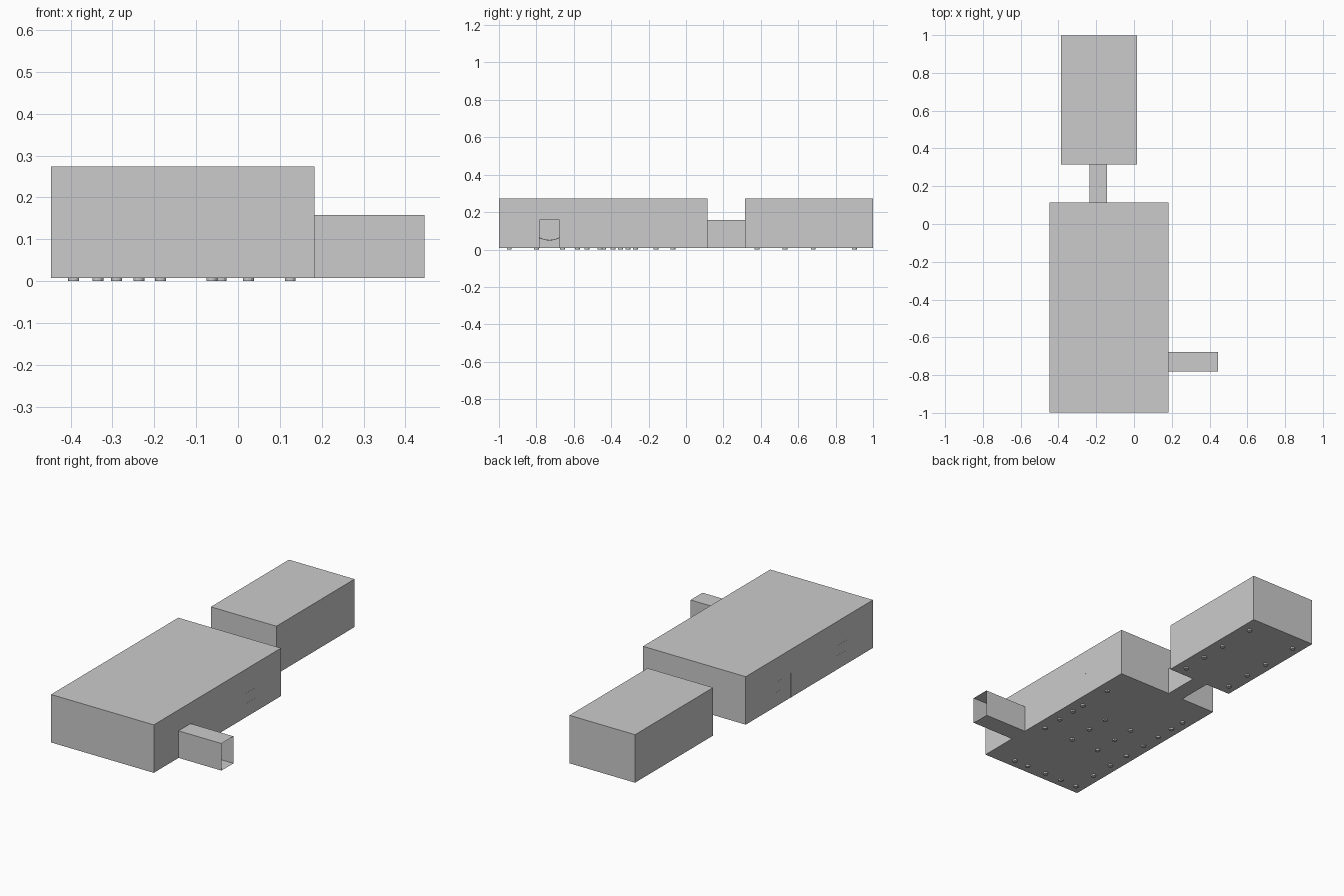
import bpy, bmesh, math

if "Cube" in bpy.data.objects:
    bpy.data.objects.remove(bpy.data.objects["Cube"])

FLOOR, TALL, LOW = 0.008, 0.274, 0.158
X0, X1, Y0, Y1 = -0.447, 0.183, -0.999, 0.115        # main hall
BX0, BX1, BY0, BY1 = -0.387, 0.015, 0.315, 0.999     # back gallery
CX0, CX1 = -0.235, -0.142                            # link corridor
EY0, EY1, EX = -0.782, -0.677, 0.446                 # side entrance


def finish(name, bm):
    bmesh.ops.remove_doubles(bm, verts=bm.verts, dist=1e-5)
    bmesh.ops.recalc_face_normals(bm, faces=bm.faces)
    me = bpy.data.meshes.new(name)
    bm.to_mesh(me)
    bm.free()
    ob = bpy.data.objects.new(name, me)
    bpy.context.collection.objects.link(ob)
    return ob


def quad(bm, pts):
    bm.faces.new([bm.verts.new(p) for p in pts])


def wall(bm, axis, at, a, b, top, door=None):
    """Thin upright wall at a constant x or y, with an optional doorway."""
    def panel(u0, u1, z0, z1):
        uv = [(u0, z0), (u1, z0), (u1, z1), (u0, z1)]
        quad(bm, [(at, u, z) if axis == 'x' else (u, at, z) for u, z in uv])
    if door is None:
        panel(a, b, FLOOR, top)
    else:
        d0, d1 = door
        for u0, u1 in ((a, d0), (d1, b)):
            panel(u0, u1, FLOOR, LOW)
            panel(u0, u1, LOW, top)
        panel(d0, d1, LOW, top)


def slab(bm, x0, x1, y0, y1, z):
    quad(bm, [(x0, y0, z), (x1, y0, z), (x1, y1, z), (x0, y1, z)])


def shell(name, x0, x1, y0, y1, top, skip="", doors=None):
    """Room of thin surfaces; skip lists open sides, doors maps side to opening."""
    doors = doors or {}
    bm = bmesh.new()
    slab(bm, x0, x1, y0, y1, FLOOR)
    slab(bm, x0, x1, y0, y1, top)
    sides = {'W': ('x', x0, y0, y1), 'E': ('x', x1, y0, y1),
             'S': ('y', y0, x0, x1), 'N': ('y', y1, x0, x1)}
    for key, args in sides.items():
        if key not in skip:
            wall(bm, *args, top, doors.get(key))
    return finish(name, bm)


def box(name, x0, x1, y0, y1, z0, z1):
    bm = bmesh.new()
    bmesh.ops.create_cube(bm, size=1)
    for v in bm.verts:
        v.co = ((x0, x1)[v.co.x > 0], (y0, y1)[v.co.y > 0], (z0, z1)[v.co.z > 0])
    return finish(name, bm)


# Rooms and passages
shell("main_hall", X0, X1, Y0, Y1, TALL, doors={'E': (EY0, EY1), 'N': (CX0, CX1)})
shell("back_gallery", BX0, BX1, BY0, BY1, TALL, doors={'S': (CX0, CX1)})
shell("link_corridor", CX0, CX1, Y1, BY0, LOW, skip="NS")
shell("side_entrance", X1, EX, EY0, EY1, LOW, skip="EW")

# Closed door in the far wall
box("back_door", -0.222, -0.142, BY1 - 0.006, BY1 - 0.001, FLOOR, 0.172)


def frame(name, side, u, w=0.09, z0=0.08, z1=0.14):
    """Framed picture hung on the inside of a hall wall."""
    at, s = (X0, 1) if side == 'W' else (X1, -1)
    t = 0.004
    bars = [(u - w/2, u + w/2, z0, z0 + t), (u - w/2, u + w/2, z1 - t, z1),
            (u - w/2, u - w/2 + t, z0, z1), (u + w/2 - t, u + w/2, z0, z1)]
    for i, (a, b, c, d) in enumerate(bars):
        xs = sorted((at - s * 0.0004, at + s * 0.006))
        box(f"{name}_frame_{i}", *xs, a, b, c, d)
    xs = sorted((at + s * 0.001, at + s * 0.003))
    box(name + "_canvas", *xs, u - w/2, u + w/2, z0, z1)


for i, y in enumerate((-0.725, -0.15)):
    frame(f"west_picture_{i}", 'W', y)
frame("east_picture", 'E', -0.15)

# Short display partitions whose ends just show through the hall walls
box("west_partition", X0 - 0.0005, X0 + 0.06, -0.284, -0.279, FLOOR, 0.145)
box("east_partition", X1 - 0.06, X1 + 0.0005, -0.02, -0.015, FLOOR, 0.145)

# Barrier posts: the round bases reach down through the floor
def lathe(bm, x, y, r0, r1, z0, z1):
    ret = bmesh.ops.create_cone(bm, cap_ends=True, segments=12, radius1=r0,
                                radius2=r1, depth=z1 - z0)
    bmesh.ops.translate(bm, verts=ret['verts'], vec=(x, y, (z0 + z1) / 2))


def barrier(name, pts):
    bm = bmesh.new()
    for x, y in pts:
        lathe(bm, x, y, 0.013, 0.013, 0.0, 0.011)
        lathe(bm, x, y, 0.003, 0.003, 0.011, 0.075)
        lathe(bm, x, y, 0.005, 0.004, 0.075, 0.08)
    finish(name + "_posts", bm)
    cu = bpy.data.curves.new(name + "_ropes", 'CURVE')
    cu.dimensions = '3D'
    cu.bevel_depth, cu.bevel_resolution = 0.002, 1
    for (xa, ya), (xb, yb) in zip(pts, pts[1:]):
        sp = cu.splines.new('POLY')
        sp.points.add(8)
        for i, p in enumerate(sp.points):
            t = i / 8
            p.co = (xa + (xb - xa) * t, ya + (yb - ya) * t,
                    0.07 - 0.02 * math.sin(math.pi * t), 1)
    bpy.context.collection.objects.link(bpy.data.objects.new(name + "_ropes", cu))


barrier("front_barrier", [(x, -0.945) for x in (-0.29, -0.185, -0.0625, 0.025)])
barrier("west_front_barrier", [(-0.393, y) for y in (-0.945, -0.8, -0.66, -0.53)])
barrier("west_back_barrier", [(-0.393, y) for y in (-0.39, -0.27, -0.16, -0.07)])
barrier("east_barrier", [(0.125, y) for y in (-0.58, -0.46, -0.35, -0.27, -0.07)])
barrier("centre_barrier_a", [(-0.237, y) for y in (-0.58, -0.44, -0.31)])
barrier("centre_barrier_b", [(-0.0625, y) for y in (-0.58, -0.44, -0.31)])
barrier("gallery_west_barrier", [(-0.335, y) for y in (0.38, 0.53, 0.68, 0.9)])
barrier("gallery_east_barrier", [(-0.04, y) for y in (0.38, 0.53, 0.68, 0.9)])
